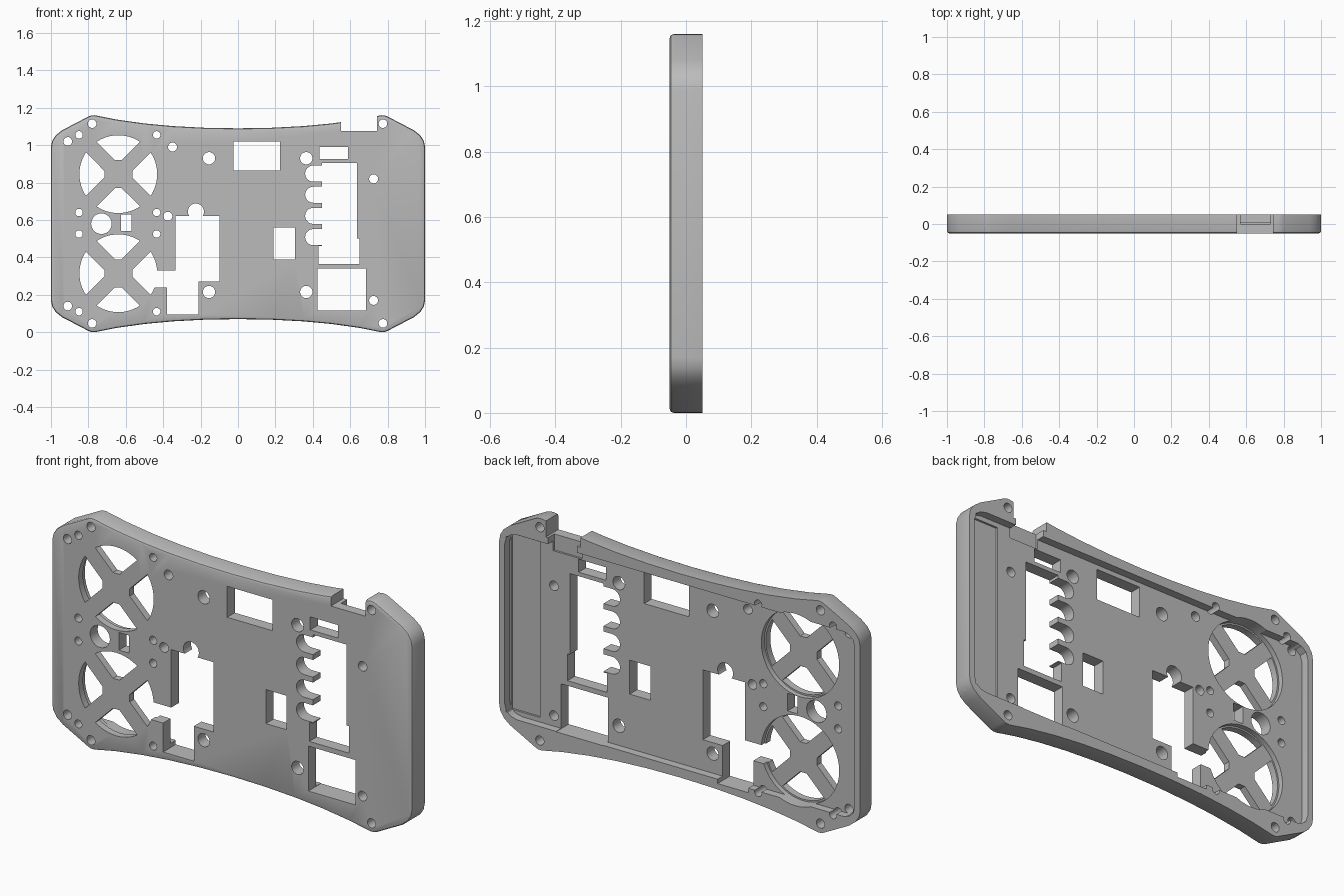
import bpy, bmesh, math

if "Cube" in bpy.data.objects:
    bpy.data.objects.remove(bpy.data.objects["Cube"])

MID = 0.58                       # mirror height
FRONT, BACK = -0.05, 0.05
FLOOR, LOW, FAN = 0.01, 0.0, -0.015   # tray floor levels

grey = bpy.data.materials.new("plain grey")
grey.use_nodes = True
colour = (0.5, 0.5, 0.5, 1)
grey.diffuse_color = colour
grey.node_tree.nodes["Principled BSDF"].inputs["Base Color"].default_value = colour


def prism(name, pts, y0, y1, bevel=0.0):
    """Extrude an x-z outline from y0 to y1, with an optional front bevel."""
    bm = bmesh.new()
    face = bm.faces.new([bm.verts.new((x, y0, z)) for x, z in pts])
    back = bmesh.ops.extrude_face_region(bm, geom=[face])["geom"]
    bmesh.ops.translate(bm, vec=(0, y1 - y0, 0),
                        verts=[v for v in back if isinstance(v, bmesh.types.BMVert)])
    bmesh.ops.recalc_face_normals(bm, faces=bm.faces)
    if bevel:
        edges = [e for e in bm.edges if all(abs(v.co.y - y0) < 1e-5 for v in e.verts)]
        bmesh.ops.bevel(bm, geom=edges, offset=bevel, segments=2, profile=0.5,
                        affect='EDGES')
    mesh = bpy.data.meshes.new(name)
    bm.to_mesh(mesh)
    bm.free()
    mesh.materials.append(grey)
    obj = bpy.data.objects.new(name, mesh)
    bpy.context.collection.objects.link(obj)
    return obj


def mirrored(quarter):
    """Complete an outline from its upper right quarter (right to centre)."""
    top = quarter + [(-x, z) for x, z in reversed(quarter) if x > 0]
    return top + [(x, 2 * MID - z) for x, z in reversed(top)]


def rect(x0, z0, x1, z1):
    return [(x0, z0), (x1, z0), (x1, z1), (x0, z1)]


def circle(x, z, r, n=32):
    return [(x + r * math.cos(2 * math.pi * i / n),
             z + r * math.sin(2 * math.pi * i / n)) for i in range(n)]


# Outer shell with waisted long sides
outline = mirrored([(1, 0.99), (0.994, 1.022), (0.975, 1.052), (0.94, 1.08),
                    (0.80, 1.153), (0.785, 1.159), (0.765, 1.16), (0.65, 1.137),
                    (0.5, 1.116), (0.35, 1.102), (0.18, 1.093), (0, 1.09)])
shell = prism("controller_shell", outline, FRONT, BACK, 0.012)


def cut(pts, y0=-0.2, y1=0.2):
    tool = prism("cutter", pts, y0, y1)
    tool.hide_render = True
    mod = shell.modifiers.new("cut", 'BOOLEAN')
    mod.operation, mod.solver, mod.object = 'DIFFERENCE', 'EXACT', tool
    bpy.context.view_layer.objects.active = shell
    bpy.ops.object.modifier_apply(modifier=mod.name)
    mesh = tool.data
    bpy.data.objects.remove(tool)
    bpy.data.meshes.remove(mesh)


# Open tray at the back, with a slightly deeper strip at one end
cut(mirrored([(0.97, 0.98), (0.96, 1.015), (0.935, 1.035), (0.9, 1.043), (0, 1.043)]),
    FLOOR, 0.2)
cut(rect(0.803, 0.14, 0.962, 1.02), LOW, 0.2)

# Cable notch in the upper wall
cut(rect(0.55, 1.075, 0.742, 1.3))
cut(rect(0.57, 0.995, 0.73, 1.2), LOW, 0.2)

# Two fan grilles: recess behind, four sectors between diagonal spokes
R, SPOKE, HUB = 0.208, 0.057, 0.075
a0 = math.pi / 4 - math.asin(0.04 / R)
for cz in (0.845, 0.315):
    cut(circle(-0.64, cz, R + 0.008, 48), FAN, 0.2)
    for k in range(4):
        t = k * math.pi / 2
        c, s = math.cos(t), math.sin(t)
        pts = [(HUB, SPOKE - HUB), (HUB, HUB - SPOKE)]
        pts = [(HUB, -(HUB - SPOKE))] + \
              [(R * math.cos(a), R * math.sin(a))
               for a in [a0 * (i / 6 - 1) for i in range(13)]] + [(HUB, HUB - SPOKE)]
        cut([(-0.64 + c * u - s * v, cz + s * u + c * v) for u, v in pts])

# Rectangular windows
for box in [(-0.025, 0.865, 0.225, 1.02), (0.19, 0.39, 0.305, 0.56),
            (0.435, 0.925, 0.588, 0.99), (0.425, 0.115, 0.685, 0.34),
            (-0.625, 0.54, -0.57, 0.628)]:
    cut(rect(*box))

# Stepped opening beside the lower fan, with a round relief on top
cut([(-0.38, 0.095), (-0.21, 0.095), (-0.21, 0.27), (-0.10, 0.27), (-0.10, 0.62),
     (-0.335, 0.62), (-0.335, 0.33), (-0.47, 0.33), (-0.47, 0.24), (-0.38, 0.24)])
cut(circle(-0.225, 0.645, 0.043))

# Tall opening with four round-ended slots
cut([(0.43, 0.365), (0.65, 0.365), (0.65, 0.50), (0.637, 0.50), (0.637, 0.905),
     (0.45, 0.905), (0.45, 0.46), (0.43, 0.46)])
for z in (0.848, 0.735, 0.622, 0.508):
    arc = [(0.402 + 0.043 * math.cos(a), z + 0.043 * math.sin(a))
           for a in [math.pi * (0.5 + i / 14) for i in range(15)]]
    cut(arc + [(0.46, z - 0.043), (0.46, z + 0.043)])

# Round holes, grouped by radius
holes = {
    0.055: [(-0.73, 0.58)],
    0.033: [(x, z) for x in (-0.155, 0.365) for z in (0.215, 0.93)],
    0.024: [(-0.35, 0.99), (-0.375, 0.62), (0.725, 0.82), (0.725, 0.17)],
    0.023: [(-0.78, 1.115), (-0.78, 0.047), (0.775, 1.115), (0.775, 0.047),
            (-0.91, 1.02), (-0.91, 0.14)],
    0.02: [(x, z) for x in (-0.85, -0.435) for z in (0.11, 0.525, 0.64, 1.055)],
}
for radius, centres in holes.items():
    for x, z in centres:
        cut(circle(x, z, radius, 24))

# Smooth rounded walls, crisp edges
bpy.ops.object.select_all(action='DESELECT')
shell.select_set(True)
bpy.context.view_layer.objects.active = shell
bpy.ops.object.shade_smooth_by_angle(angle=math.radians(25))
